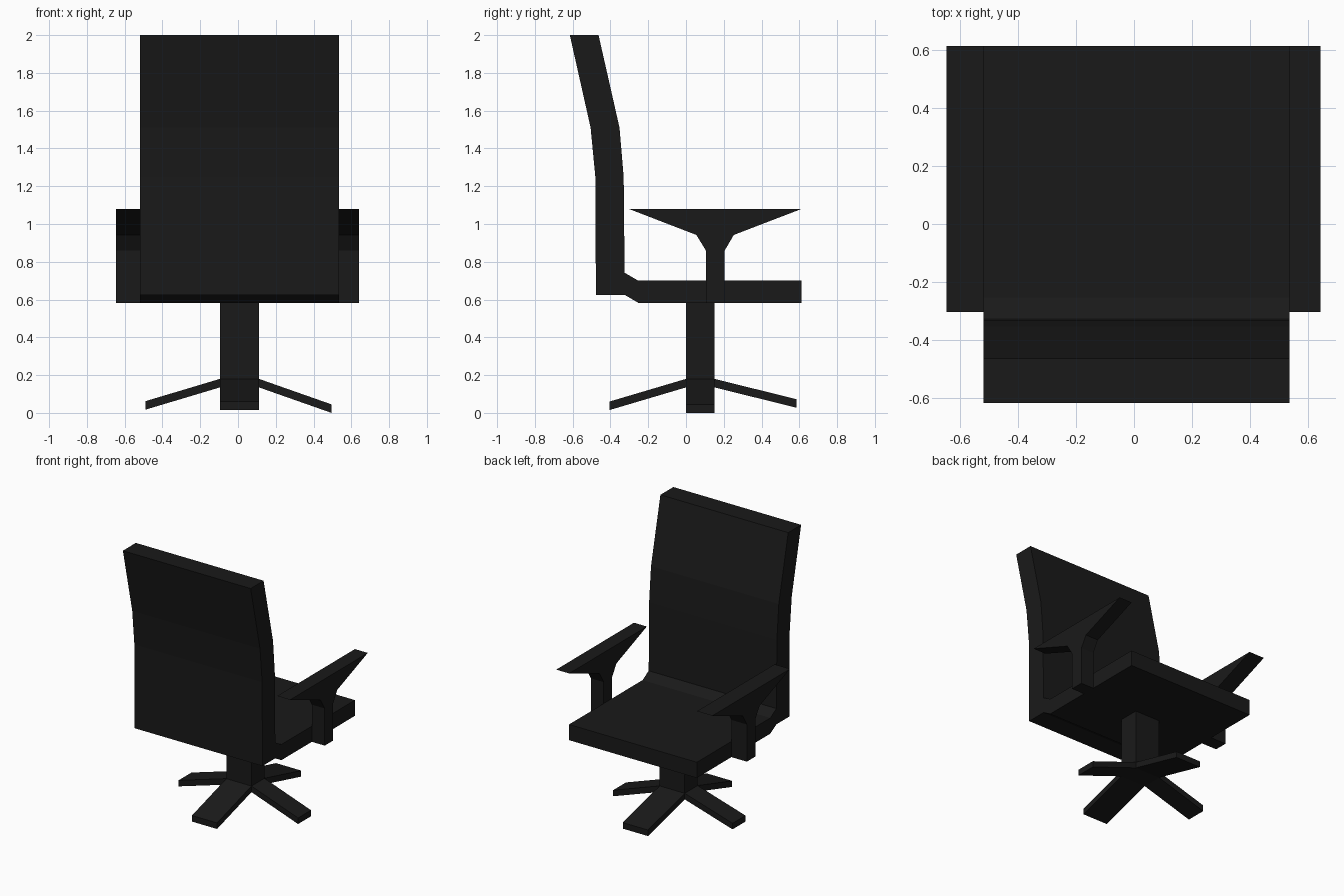
import bpy, bmesh
from mathutils import Vector

if "Cube" in bpy.data.objects:
    bpy.data.objects.remove(bpy.data.objects["Cube"])

black = bpy.data.materials.new("black")
black.diffuse_color = (0.01, 0.01, 0.01, 1)
black.use_nodes = True
black.node_tree.nodes["Principled BSDF"].inputs["Base Color"].default_value = black.diffuse_color


def extrude(name, pts, a, b, axis="x"):
    """Extrude a side profile from a to b: (y, z) along x, or (x, z) along y."""
    bm = bmesh.new()
    place = (lambda p, t: (t, p[0], p[1])) if axis == "x" else (lambda p, t: (p[0], t, p[1]))
    face = bm.faces.new([bm.verts.new(place(p, a)) for p in pts])
    geom = bmesh.ops.extrude_face_region(bm, geom=[face])["geom"]
    shift = Vector(place((0, 0), b - a))
    bmesh.ops.translate(bm, vec=shift, verts=[v for v in geom if isinstance(v, bmesh.types.BMVert)])
    bmesh.ops.recalc_face_normals(bm, faces=bm.faces)
    mesh = bpy.data.meshes.new(name)
    bm.to_mesh(mesh)
    bm.free()
    mesh.materials.append(black)
    obj = bpy.data.objects.new(name, mesh)
    bpy.context.collection.objects.link(obj)
    return obj


# Seat and curved backrest share one profile
extrude("seat_and_back", [
    (-0.615, 2.0), (-0.505, 1.51), (-0.48, 1.25), (-0.477, 0.625), (-0.325, 0.625),
    (-0.253, 0.583), (0.612, 0.583), (0.612, 0.70), (-0.253, 0.70), (-0.325, 0.742),
    (-0.33, 1.25), (-0.352, 1.51), (-0.463, 2.0)], -0.518, 0.535)

# Armrests: flared pad on a post beside the seat
arm = [(-0.303, 1.08), (0.055, 0.942), (0.105, 0.86), (0.105, 0.583),
       (0.205, 0.583), (0.205, 0.86), (0.253, 0.942), (0.612, 1.08)]
for side, a, b in (("left", -0.645, -0.518), ("right", 0.535, 0.641)):
    extrude(side + "_armrest", arm, a, b)

# Central column
x0, x1, y0, y1 = -0.096, 0.111, 0.0, 0.152
extrude("column", [(y0, 0.135), (y1, 0.135), (y1, 0.583), (y0, 0.583)], x0, x1)


# Four sloping feet: root and tip position, tip bottom height
def foot(name, root, tip, z, a, b, axis):
    extrude(name, [(root, 0.135), (root, 0.18), (tip, z + 0.045), (tip, z)], a, b, axis)


foot("left_foot", x0, -0.49, 0.017, y0, y1, "y")
foot("right_foot", x1, 0.495, 0.0, y0, y1, "y")
foot("front_foot", y0, -0.405, 0.015, x0, x1, "x")
foot("rear_foot", y1, 0.585, 0.027, x0, x1, "x")
